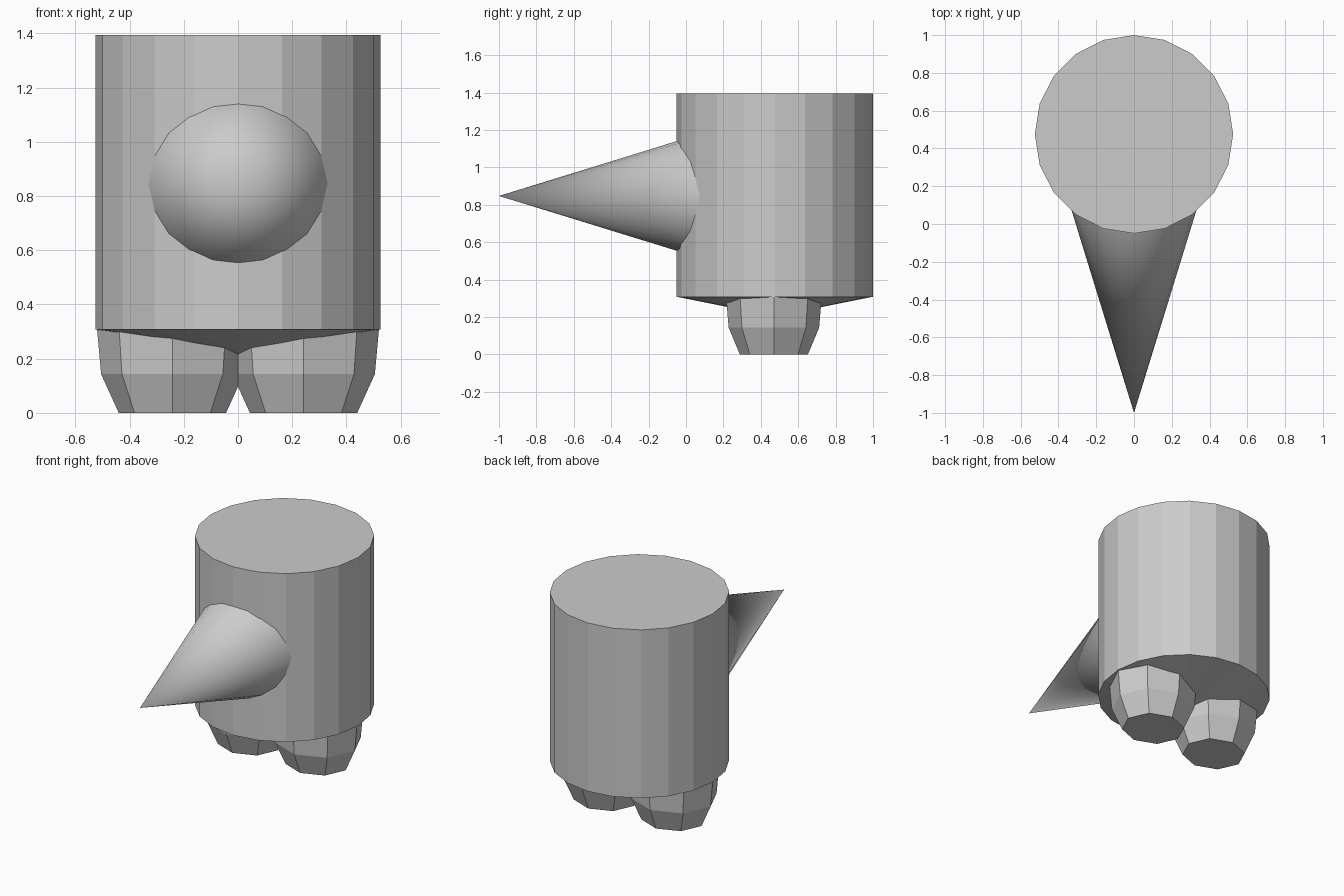
import bpy, bmesh
from math import sin, cos, tau
from mathutils import Matrix

if "Cube" in bpy.data.objects:
    bpy.data.objects.remove(bpy.data.objects["Cube"])


def turned(name, profile, sides, matrix, sx=1.0, sy=1.0, smooth=False):
    """Turn a (radius, height) profile round local z; radius 0 makes a point."""
    bm = bmesh.new()
    rings = []
    for r, h in profile:
        count = sides if r else 1
        rings.append([bm.verts.new((r * sx * cos(tau * i / sides),
                                    r * sy * sin(tau * i / sides), h))
                      for i in range(count)])
    for a, b in zip(rings, rings[1:]):
        for i in range(sides):
            j = (i + 1) % sides
            quad = [a[i % len(a)], a[j % len(a)], b[j % len(b)], b[i % len(b)]]
            bm.faces.new(list(dict.fromkeys(quad))).smooth = smooth
    for ring in (rings[0], rings[-1]):
        if len(ring) > 2:
            bm.faces.new(ring)
    bmesh.ops.recalc_face_normals(bm, faces=bm.faces)
    bm.transform(matrix)
    mesh = bpy.data.meshes.new(name)
    bm.to_mesh(mesh)
    bm.free()
    obj = bpy.data.objects.new(name, mesh)
    bpy.context.collection.objects.link(obj)
    return obj


# Drum body with a shallow conical underside
turned("body", [(0, 0.203), (0.525, 0.308), (0.525, 1.395)], 20,
       Matrix.Translation((0, 0.475, 0)))

# Smooth cone pointing forward, its base buried in the body
turned("front_cone", [(0, 0), (0.37, 1.2)], 20,
       Matrix.Translation((0, -1, 0.847)) @ Matrix.Rotation(-tau / 4, 4, 'X'),
       smooth=True)

# Pair of tapered octagonal feet
for side, label in ((-1, "left"), (1, "right")):
    turned(label + "_foot", [(0.198, 0), (0.263, 0.143), (0.28, 0.33)], 8,
           Matrix.Translation((side * 0.242, 0.47, 0)), sy=0.92)
